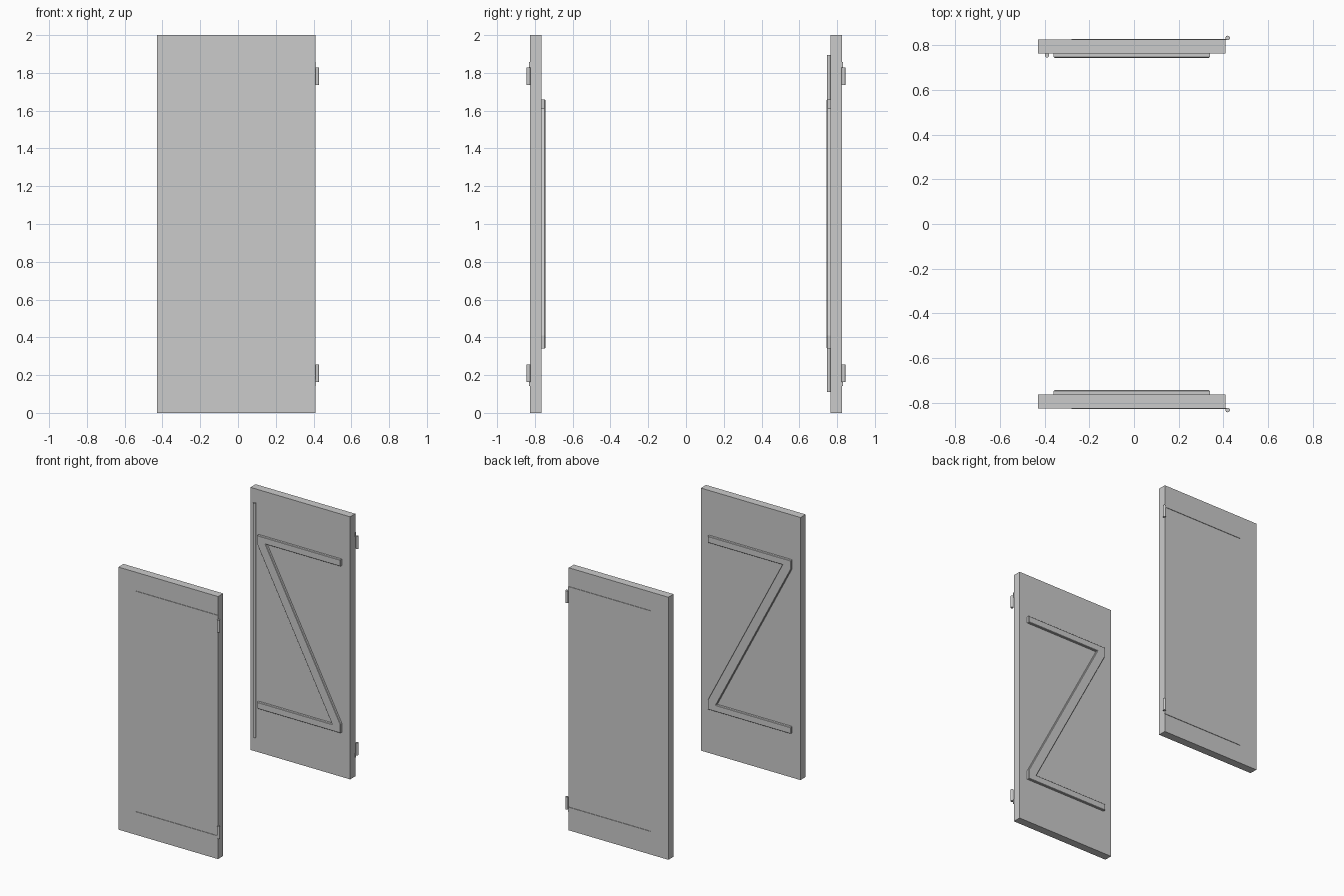
import bpy, bmesh

if "Cube" in bpy.data.objects:
    bpy.data.objects.remove(bpy.data.objects["Cube"])


def finish(bm, name):
    bmesh.ops.recalc_face_normals(bm, faces=bm.faces[:])
    mesh = bpy.data.meshes.new(name)
    bm.to_mesh(mesh)
    bm.free()
    ob = bpy.data.objects.new(name, mesh)
    bpy.context.collection.objects.link(ob)
    return ob


def box(name, x0, x1, y0, y1, z0, z1):
    bm = bmesh.new()
    bmesh.ops.create_cube(bm, size=1)
    for v in bm.verts:
        v.co.x = x0 + (v.co.x + 0.5) * (x1 - x0)
        v.co.y = y0 + (v.co.y + 0.5) * (y1 - y0)
        v.co.z = z0 + (v.co.z + 0.5) * (z1 - z0)
    return finish(bm, name)


def rod(name, x, y, z0, z1, r, sides=16):
    bpy.ops.mesh.primitive_cylinder_add(vertices=sides, radius=r, depth=z1 - z0,
                                        location=(x, y, (z0 + z1) / 2))
    ob = bpy.context.object
    ob.name = name
    bpy.ops.object.shade_smooth_by_angle()
    return ob


# Half of the Z brace outline; the other half is the same turned by 180 degrees
HALF_Z = [(-0.36, 1.59), (-0.36, 1.66), (0.34, 1.66), (0.34, 1.61), (-0.29, 1.61)]
Z_OUTLINE = HALF_Z + [(-0.02 - x, 2.0 - z) for x, z in HALF_Z]


def z_brace(name, y0, y1):
    bm = bmesh.new()
    face = bm.faces.new([bm.verts.new((x, y0, z)) for x, z in Z_OUTLINE])
    ext = bmesh.ops.extrude_face_region(bm, geom=[face])
    for v in ext["geom"]:
        if isinstance(v, bmesh.types.BMVert):
            v.co.y = y1
    # softened edges on the exposed side
    edges = [e for e in bm.edges if all(abs(v.co.y - y1) < 1e-5 for v in e.verts)]
    bmesh.ops.recalc_face_normals(bm, faces=bm.faces[:])
    bmesh.ops.bevel(bm, geom=edges, offset=0.003, segments=1, affect='EDGES')
    return finish(bm, name)


# Two shutters facing each other, mirrored across y = 0
for side, s in (("front", -1), ("back", 1)):
    box(side + "_panel", -0.43, 0.41, s * 0.764, s * 0.826, 0, 2)
    z_brace(side + "_z_brace", s * 0.766, s * 0.745)
    # strap hinges with barrels, upper and lower
    for level, zs, zb in (("upper", 1.84, 1.782), ("lower", 0.16, 0.21)):
        box(f"{side}_{level}_strap", -0.28, 0.414, s * 0.825, s * 0.83,
            zs - 0.018, zs + 0.018)
        rod(f"{side}_{level}_hinge_barrel", 0.42, s * 0.834, zb - 0.047, zb + 0.047, 0.01)

# Locking rod on the inner face of the back shutter
rod("locking_rod", -0.39, 0.756, 0.11, 1.895, 0.01)
